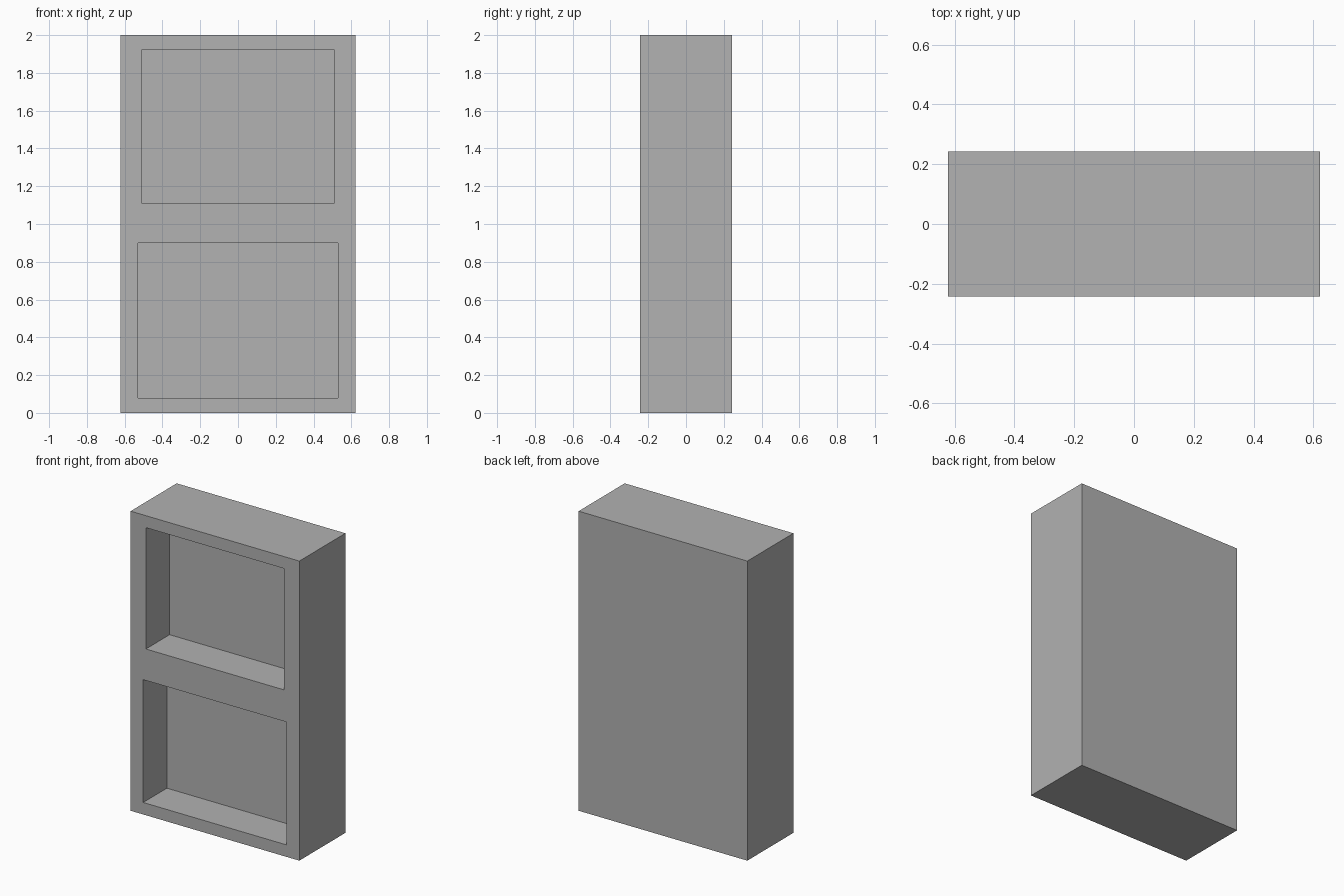
import bpy
import bmesh
from mathutils import Vector

cube = bpy.data.objects.get("Cube")
if cube:
    bpy.data.objects.remove(cube, do_unlink=True)

WIDTH, DEPTH, HEIGHT = 1.246, 0.486, 2.0
RECESS_DEPTH = 0.25

grey = bpy.data.materials.new("plain_grey")
grey.use_nodes = True
colour = (0.445, 0.445, 0.445, 1)
grey.diffuse_color = colour
grey.node_tree.nodes["Principled BSDF"].inputs["Base Color"].default_value = colour


def box(name, low, high):
    """Axis-aligned box between two corners."""
    low, high = Vector(low), Vector(high)
    bm = bmesh.new()
    bmesh.ops.create_cube(bm, size=1)
    bmesh.ops.scale(bm, vec=high - low, verts=bm.verts)
    bmesh.ops.translate(bm, vec=(low + high) / 2, verts=bm.verts)
    mesh = bpy.data.meshes.new(name)
    bm.to_mesh(mesh)
    bm.free()
    mesh.materials.append(grey)
    obj = bpy.data.objects.new(name, mesh)
    bpy.context.collection.objects.link(obj)
    return obj


# Solid cabinet body
front = -DEPTH / 2
body = box("cabinet_body", (-WIDTH / 2, front, 0), (WIDTH / 2, -front, HEIGHT))

# Two open compartments cut into the front: half width, bottom, top
compartments = {"upper": (0.51, 1.11, 1.92), "lower": (0.53, 0.08, 0.90)}
for label, (half, bottom, top) in compartments.items():
    cutter = box(label + "_compartment_cutter",
                 (-half, front - 0.1, bottom), (half, front + RECESS_DEPTH, top))
    cutter.hide_render = True
    cutter.hide_viewport = True
    cutter.display_type = 'WIRE'
    cut = body.modifiers.new(label + "_compartment", 'BOOLEAN')
    cut.operation = 'DIFFERENCE'
    cut.solver = 'EXACT'
    cut.object = cutter
